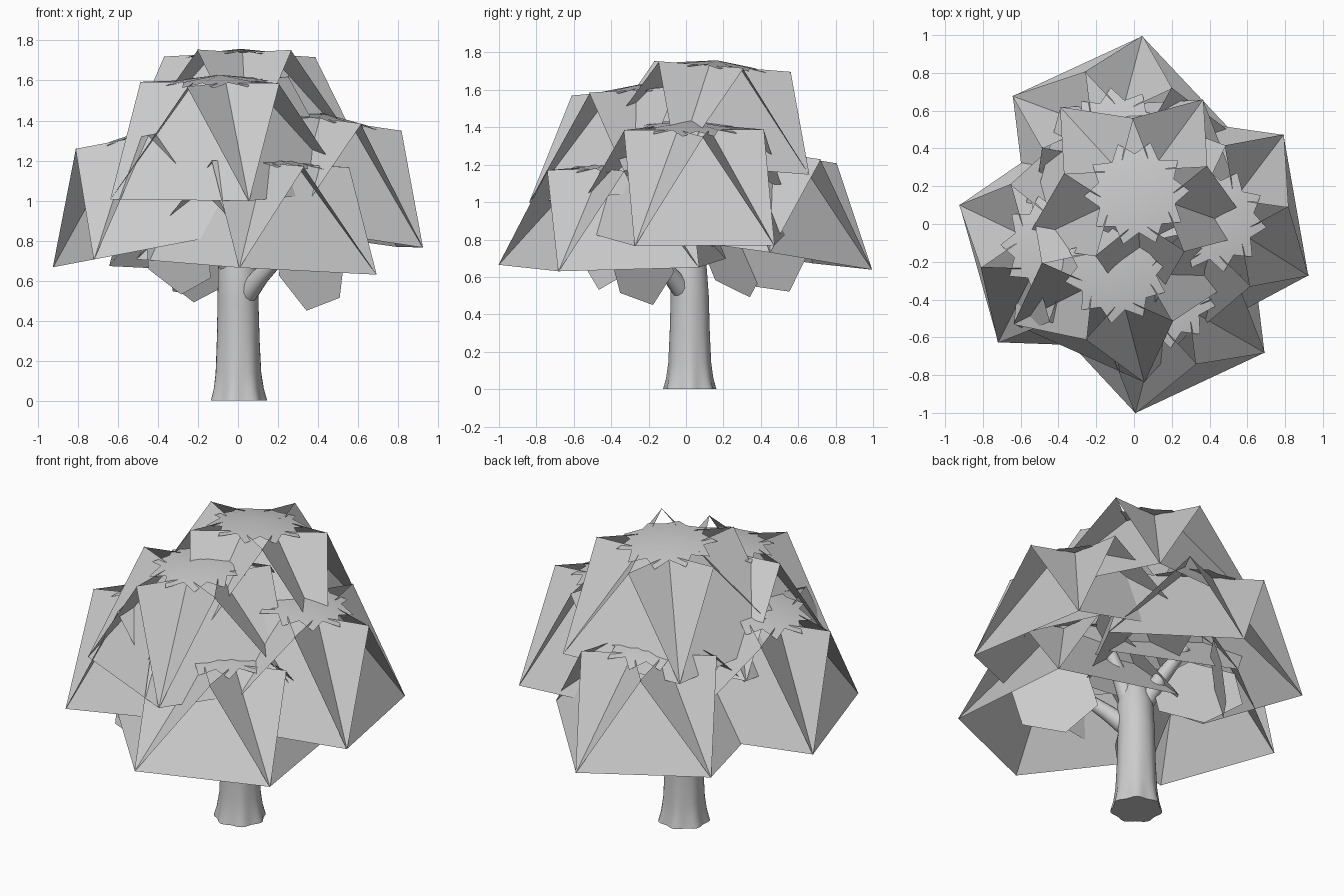
import bpy, bmesh, math
from mathutils import Vector, Matrix

if "Cube" in bpy.data.objects:
    bpy.data.objects.remove(bpy.data.objects["Cube"])


def make_object(name, verts, faces, smooth_sides=()):
    mesh = bpy.data.meshes.new(name)
    mesh.from_pydata([tuple(v) for v in verts], [], faces)
    bm = bmesh.new()
    bm.from_mesh(mesh)
    for f in bm.faces:
        f.smooth = len(f.verts) in smooth_sides
    bm.to_mesh(mesh)
    bm.free()
    obj = bpy.data.objects.new(name, mesh)
    bpy.context.collection.objects.link(obj)
    return obj


def tube(name, path, radii, sides, lobes=None):
    """Tapered round tube along a path, with optional lobed rings."""
    verts, faces = [], []
    pts = [Vector(p) for p in path]
    for i, p in enumerate(pts):
        d = (pts[min(i + 1, len(pts) - 1)] - pts[max(i - 1, 0)]).normalized()
        rot = Vector((0, 0, 1)).rotation_difference(d)
        for k in range(sides):
            a = math.tau * k / sides
            r = radii[i] * (1 + (lobes[i] if lobes else 0) * math.cos(7 * a))
            verts.append(p + rot @ Vector((r * math.cos(a), r * math.sin(a), 0)))
    for i in range(len(pts) - 1):
        for k in range(sides):
            j = (k + 1) % sides
            faces.append((i * sides + k, i * sides + j,
                          (i + 1) * sides + j, (i + 1) * sides + k))
    faces.append(tuple(reversed(range(sides))))
    faces.append(tuple(range((len(pts) - 1) * sides, len(pts) * sides)))
    return make_object(name, verts, faces, (4,))


def leaf_clump(name, centre, facing, slope, height):
    """Five square leaf cards leaning inward in a ring, crossing at their tops, plus a star cap."""
    normal = Vector((-slope[0], -slope[1], 1)).normalized()
    tilt = Vector((0, 0, 1)).rotation_difference(normal)
    apothem, half, top = 0.52, 0.38, 0.12
    verts, faces = [], []
    for k in range(5):
        turn = Matrix.Rotation(math.radians(facing + 72 * k), 3, 'Z')
        n = len(verts)
        for x, y, z in ((apothem, -half, 0), (apothem, half, 0),
                        (top, half, height), (top, -half, height)):
            verts.append(turn @ Vector((x, y, z)))
        faces.append((n, n + 1, n + 2, n + 3))
    # slightly domed star cap
    n = len(verts)
    verts.append(Vector((0, 0, height + 0.03)))
    for k in range(20):
        a = math.radians(facing + 18 * k)
        r = 0.28 if k % 2 else 0.21
        verts.append(Vector((r * math.cos(a), r * math.sin(a), height + 0.03 - 0.6 * r * r)))
    for k in range(20):
        faces.append((n, n + 1 + k, n + 1 + (k + 1) % 20))
    verts = [tilt @ v + Vector(centre) for v in verts]
    return make_object(name, verts, faces, (3,))


def leaf_card(name, centre, normal, radius):
    """Flat six-sided leaf card."""
    rot = Vector((0, 0, 1)).rotation_difference(Vector(normal).normalized())
    verts = [Vector(centre) + rot @ Vector((radius * math.cos(math.tau * k / 6),
                                            radius * math.sin(math.tau * k / 6), 0))
             for k in range(6)]
    return make_object(name, verts, [tuple(range(6))])


# trunk with a lobed, flared foot
tube("trunk",
     [(0, 0.02, 0), (0, 0.02, 0.06), (0, 0.02, 0.14), (0, 0.02, 0.3),
      (0, 0.02, 0.5), (0, 0.01, 0.66), (0, 0.01, 0.78)],
     [0.138, 0.124, 0.114, 0.107, 0.102, 0.1, 0.07], 42,
     [0.06, 0.04, 0.02, 0.01, 0, 0, 0])

# branches
branches = {
    "low_branch": [(0.04, -0.02, 0.53), (0.11, -0.09, 0.62), (0.24, -0.2, 0.75)],
    "right_branch": [(0.03, 0, 0.66), (0.08, -0.02, 0.82), (0.16, -0.03, 1.0)],
    "back_branch": [(-0.02, 0.03, 0.64), (-0.09, 0.12, 0.82), (-0.17, 0.24, 1.0)],
    "left_branch": [(-0.03, 0, 0.64), (-0.11, -0.07, 0.82), (-0.25, -0.15, 1.0)],
}
for name, path in branches.items():
    tube(name, path, [0.055, 0.045, 0.03], 12)

# leaf clumps: base centre, facing of the first card, slope of the base, height
clumps = {
    "top_leaves": ((0.015, 0.12, 1.19), 93, (0, -0.08), 0.54),
    "upper_front_leaves": ((-0.08, -0.21, 1.04), -114, (0.02, 0.07), 0.56),
    "right_leaves": ((0.35, 0.01, 0.84), 10, (-0.14, -0.02), 0.57),
    "front_leaves": ((0.13, -0.37, 0.67), -65, (-0.06, 0.02), 0.52),
    "left_leaves": ((-0.33, -0.12, 0.78), 196, (0.19, 0), 0.56),
    "back_leaves": ((-0.08, 0.37, 0.73), 115, (0.02, -0.15), 0.54),
}
for name, (centre, facing, slope, height) in clumps.items():
    leaf_clump(name, centre, facing, slope, height)

# loose leaf cards hanging under the crown
cards = [
    ((0.37, -0.24, 0.69), (1, 1, 0.15), 0.25),
    ((-0.25, 0.24, 0.74), (0.8, 1, 0.5), 0.27),
    ((-0.22, 0.46, 0.72), (-0.8, 0.6, 0.2), 0.22),
    ((-0.3, -0.4, 0.74), (0.6, -0.8, 0.3), 0.22),
]
for i, (centre, normal, radius) in enumerate(cards):
    leaf_card("hanging_leaf_%d" % (i + 1), centre, normal, radius)
